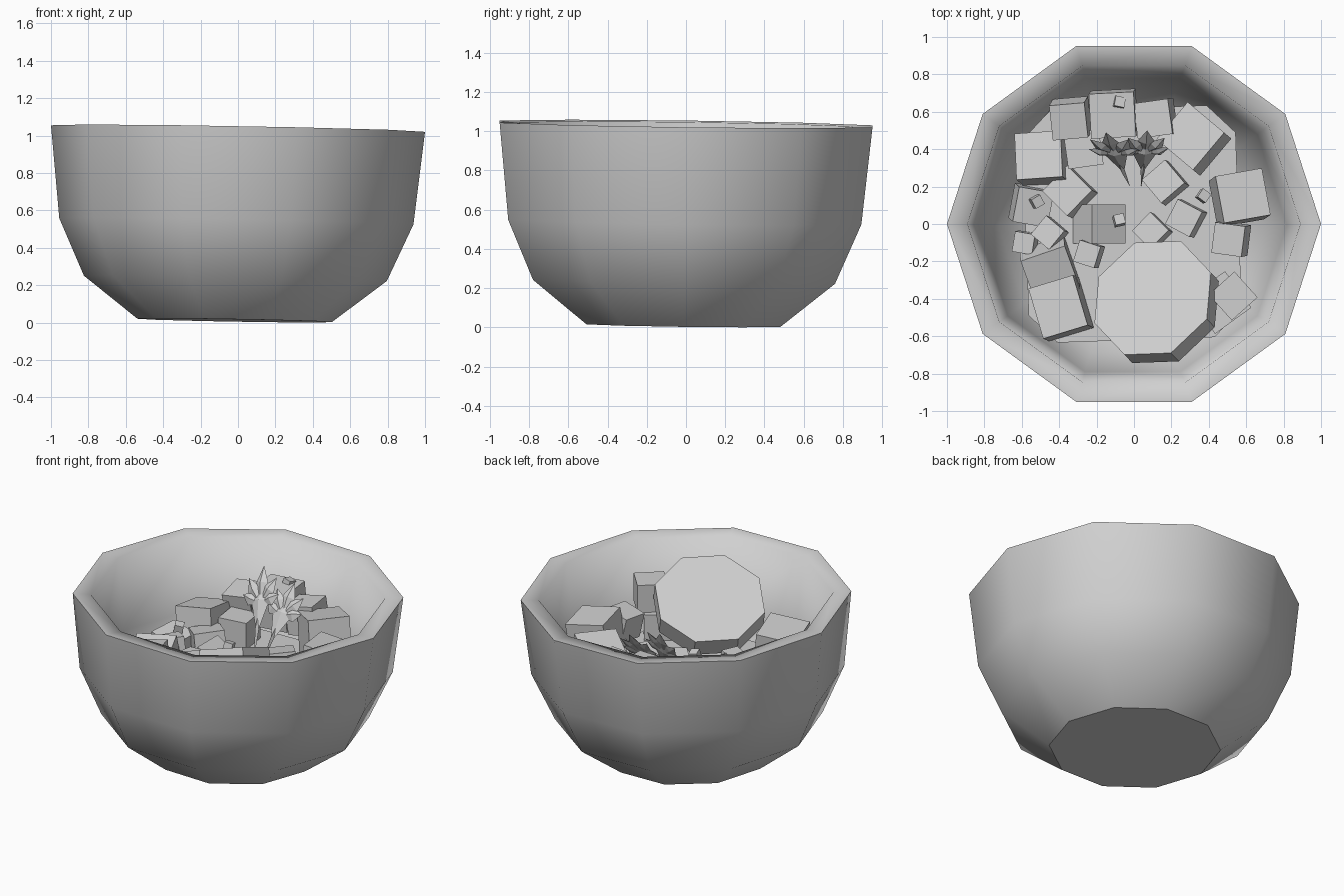
import bpy, bmesh
from math import radians, sin, cos, pi
from mathutils import Matrix, Vector, Euler

cube = bpy.data.objects.get("Cube")
if cube:
    bpy.data.objects.remove(cube)

GREY = (0.63, 0.63, 0.63, 1)
plain = bpy.data.materials.new("plain_light_grey")
plain.use_nodes = True
plain.diffuse_color = GREY
plain.node_tree.nodes["Principled BSDF"].inputs["Base Color"].default_value = GREY


def finish(bm, name, matrix=None):
    """Turn a bmesh into a named object in the plain material."""
    if matrix:
        bm.transform(matrix)
    bmesh.ops.recalc_face_normals(bm, faces=bm.faces)
    mesh = bpy.data.meshes.new(name)
    bm.to_mesh(mesh)
    bm.free()
    mesh.materials.append(plain)
    obj = bpy.data.objects.new(name, mesh)
    bpy.context.collection.objects.link(obj)
    return obj


def placed(centre, turn):
    return Matrix.Translation(centre) @ Euler([radians(a) for a in turn]).to_matrix().to_4x4()


def block(name, centre, size, turn):
    bm = bmesh.new()
    bmesh.ops.create_cube(bm, size=1)
    bmesh.ops.scale(bm, vec=size, verts=bm.verts)
    return finish(bm, name, placed(centre, turn))


# Bowl: ten-sided profile from the foot, over the rim and down inside
SIDES = 10
PROFILE = [(0.52, 0), (0.81, 0.225), (0.947, 0.53), (1, 1.026),
           (0.89, 1.02), (0.825, 0.56), (0.71, 0.28), (0.47, 0.1)]
bm = bmesh.new()
rings = [[bm.verts.new((r * cos(2 * pi * i / SIDES), r * sin(2 * pi * i / SIDES), z))
          for i in range(SIDES)] for r, z in PROFILE]
for low, high in zip(rings, rings[1:]):
    for i in range(SIDES):
        j = (i + 1) % SIDES
        bm.faces.new((low[i], low[j], high[j], high[i]))
bm.faces.new(rings[0][::-1])
bm.faces.new(rings[-1])
for face in bm.faces:
    face.smooth = True
for ring in (rings[0], rings[3]):
    for i in range(SIDES):
        bm.edges.get((ring[i], ring[i - 1])).smooth = False
finish(bm, "bowl", Matrix.Translation((-0.018, -0.013, 0.0115))
       @ Euler((-0.013, 0.0175, 0)).to_matrix().to_4x4())

# Filling: a square slab with chamfered upright corners
bm = bmesh.new()
bmesh.ops.create_cube(bm, size=1)
bmesh.ops.scale(bm, vec=(1.14, 1.24, 0.2), verts=bm.verts)
upright = [e for e in bm.edges if abs(e.verts[0].co.z - e.verts[1].co.z) > 0.1]
bmesh.ops.bevel(bm, geom=upright, offset=0.15, segments=1, affect='EDGES')
finish(bm, "filling", placed((-0.01, 0, 0.41), (0, 0, 2)))

# Leaning eight-sided slice
bm = bmesh.new()
bmesh.ops.create_cone(bm, cap_ends=True, segments=8, radius1=0.345, radius2=0.345, depth=0.13)
normal = Vector((-0.37, 0.39, 1)).normalized()
finish(bm, "round_slice", Matrix.Translation(Vector((0.1, -0.395, 0.84)) - normal * 0.065)
       @ normal.to_track_quat('Z', 'Y').to_matrix().to_4x4() @ Matrix.Rotation(pi / 8, 4, 'Z'))

# Large chunks round the edge: centre, edge length, turn in degrees
LARGE = [((-0.49, 0.35, 0.59), 0.25, (-9, -9, 4)),
         ((-0.34, 0.565, 0.69), 0.19, (10, -7, 5)),
         ((-0.11, 0.59, 0.73), 0.24, (4, -3, 3)),
         ((0.115, 0.565, 0.72), 0.19, (0, -9, 8)),
         ((0.32, 0.455, 0.69), 0.26, (0, -11, -40)),
         ((0.565, 0.14, 0.68), 0.255, (-4, 9, 10)),
         ((0.46, -0.42, 0.56), 0.24, (0, 0, 36)),
         ((0.53, -0.385, 0.77), 0.185, (0, 0, 42)),
         ((-0.27, 0.4, 0.59), 0.19, (0, 0, 8)),
         ((-0.55, 0.1, 0.52), 0.19, (5, 8, -10))]
for n, (centre, edge, turn) in enumerate(LARGE):
    block(f"large_chunk_{n + 1}", centre, [edge] * 3, turn)

# Two neighbouring chunks by the slice, and the one lying on its edge
block("front_chunk", (-0.39, -0.45, 0.63), (0.25, 0.28, 0.26), (-5, -6, 17))
block("sunken_chunk", (-0.45, -0.24, 0.57), (0.25, 0.25, 0.22), (16, -4, 19))
block("middle_chunk", (-0.19, 0, 0.53), [0.21] * 3, (0, 32, 0))

# Small chunks in the middle: centre, edge length, spin
SMALL = [((0.17, 0.22, 0.55), 0.165, -50),
         ((0.28, 0.03, 0.55), 0.15, -28),
         ((0.1, -0.04, 0.54), 0.14, -45),
         ((-0.45, -0.05, 0.6), 0.13, -40),
         ((-0.58, -0.1, 0.57), 0.11, -10),
         ((-0.24, -0.16, 0.6), 0.12, -18),
         ((-0.34, 0.17, 0.56), 0.19, -45),
         ((0.52, -0.08, 0.69), 0.165, -8)]
for n, (centre, edge, spin) in enumerate(SMALL):
    block(f"small_chunk_{n + 1}", centre, [edge] * 3, (4, -11, spin))

# Crumbs
for n, centre in enumerate([(-0.52, 0.12, 0.64), (0.37, 0.15, 0.62),
                            (-0.08, 0.65, 0.85), (-0.08, 0.02, 0.67)]):
    block(f"crumb_{n + 1}", centre, [0.055] * 3, (10, 12, 30 + 25 * n))


def herb(name, base, tip):
    """A stem with a fan of folded, pointed lobes."""
    base, tip = Vector(base), Vector(tip)
    up = (tip - base).normalized()
    side = up.cross(Vector((0, 1, 0))).normalized()
    side = side if side.x > 0 else -side
    front = side.cross(up)
    length = (tip - base).length
    hub = base + up * length * 0.56
    bm = bmesh.new()

    def lobe(root, angle, reach, width, widest=0.55):
        along = up * cos(angle) + side * sin(angle)
        across = side * cos(angle) - up * sin(angle)
        middle = root + along * reach * widest
        root, end = bm.verts.new(root), bm.verts.new(root + along * reach)
        left = bm.verts.new(middle - across * width)
        right = bm.verts.new(middle + across * width)
        ridges = [bm.verts.new(middle + front * s) for s in (0.022, -0.008)]
        for ridge in ridges:
            for a, b in ((root, left), (left, end), (end, right), (right, root)):
                bm.faces.new((a, b, ridge))

    for k in range(-2, 3):
        lobe(hub, radians(34 * k), length * (0.44 - 0.08 * abs(k)), 0.045)
    lobe(base + up * length * 0.2, 0, length * 0.5, 0.07, 0.8)
    lobe(base - up * 0.04, 0, length * 0.6, 0.012)
    return finish(bm, name)


herb("left_herb", (-0.03, 0.22, 0.57), (-0.15, 0.49, 1.01))
herb("right_herb", (0.04, 0.22, 0.55), (0.07, 0.5, 0.95))
